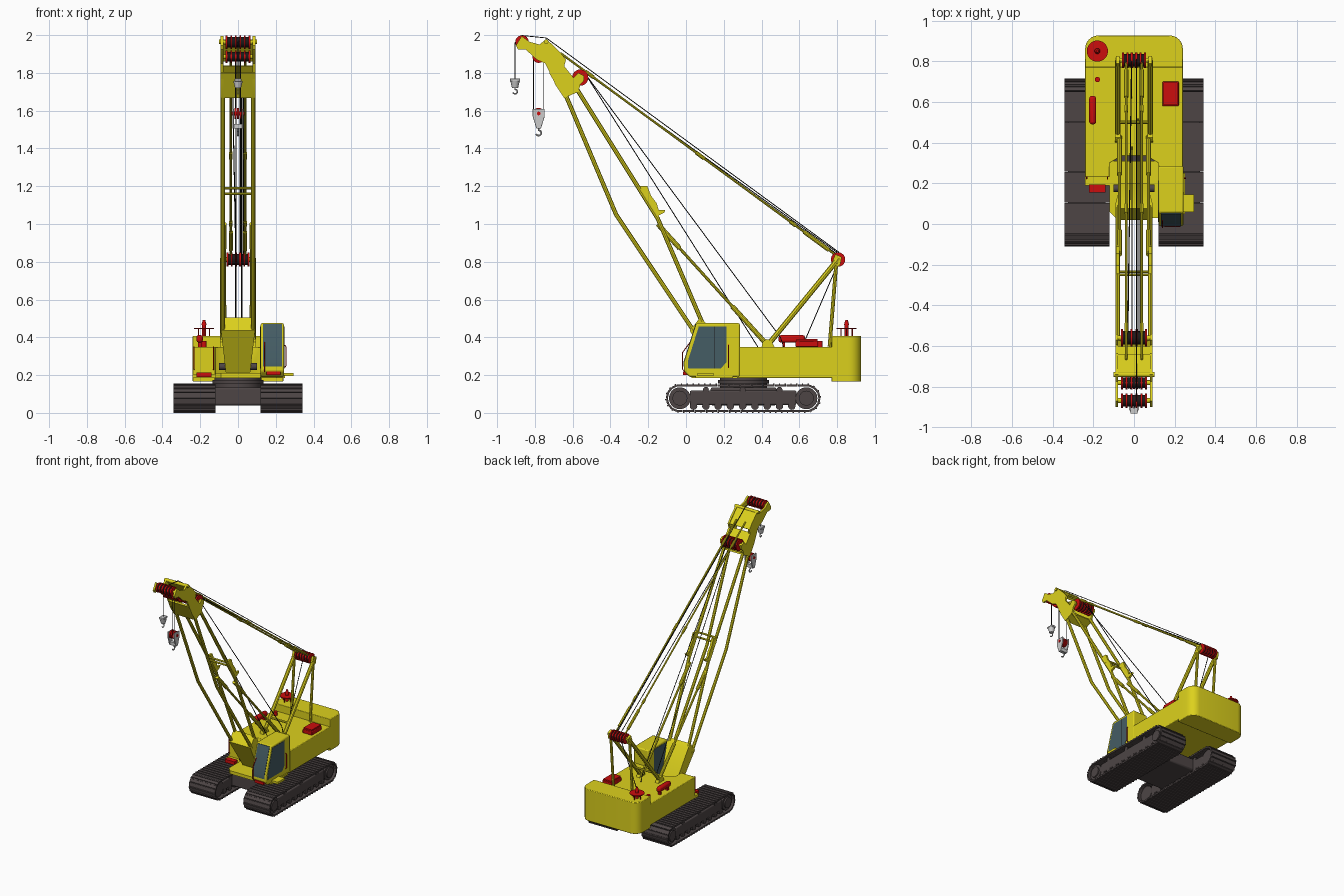
import bpy, bmesh, math
from mathutils import Vector, Matrix

if "Cube" in bpy.data.objects:
    bpy.data.objects.remove(bpy.data.objects["Cube"])

def mat(name, c):
    m = bpy.data.materials.new(name)
    m.diffuse_color = (*c, 1)
    m.use_nodes = True
    m.node_tree.nodes["Principled BSDF"].inputs["Base Color"].default_value = m.diffuse_color
    return m

YEL = mat("yellow_paint", (0.72, 0.64, 0.012))
RED = mat("red_paint", (0.6, 0.004, 0.004))
DARK = mat("track_steel", (0.075, 0.06, 0.06))
BLK = mat("rope_black", (0.01, 0.01, 0.01))
GLASS = mat("cab_glass", (0.06, 0.11, 0.13))

def finish(name, bm, m, bevel=0):
    bmesh.ops.recalc_face_normals(bm, faces=bm.faces)
    me = bpy.data.meshes.new(name)
    bm.to_mesh(me); bm.free()
    for p in me.polygons:
        p.use_smooth = True
    me.set_sharp_from_angle(angle=math.radians(32))
    ob = bpy.data.objects.new(name, me)
    bpy.context.collection.objects.link(ob)
    if m:
        me.materials.append(m)
    if bevel:
        b = ob.modifiers.new("bevel", 'BEVEL')
        b.width = bevel; b.segments = 2
    return ob

def add_box(bm, x0, x1, y0, y1, z0, z1, M=Matrix()):
    T = Matrix.Translation(((x0+x1)/2, (y0+y1)/2, (z0+z1)/2)) @ Matrix.Diagonal((x1-x0, y1-y0, z1-z0, 1))
    bmesh.ops.create_cube(bm, size=1, matrix=M @ T)

def box(name, m, *d, bevel=0):
    bm = bmesh.new(); add_box(bm, *d)
    return finish(name, bm, m, bevel)

def add_rod(bm, a, b, r, n=10, r2=None):
    a, b = Vector(a), Vector(b)
    M = Matrix.Translation((a+b)/2) @ (b-a).to_track_quat('Z', 'Y').to_matrix().to_4x4()
    bmesh.ops.create_cone(bm, cap_ends=True, segments=n, radius1=r, radius2=r if r2 is None else r2,
                          depth=(b-a).length, matrix=M)

def rod(name, m, a, b, r, n=16, r2=None):
    bm = bmesh.new(); add_rod(bm, a, b, r, n, r2)
    return finish(name, bm, m)

def prism(name, m, prof, lo, hi, axis='x', bevel=0):
    # axis x: profile is (y, z); axis z: profile is (x, y)
    bm = bmesh.new()
    f = bm.faces.new([bm.verts.new((lo, u, v) if axis == 'x' else (u, v, lo)) for u, v in prof])
    g = bmesh.ops.extrude_face_region(bm, geom=[f])
    d = (hi-lo, 0, 0) if axis == 'x' else (0, 0, hi-lo)
    bmesh.ops.translate(bm, vec=d, verts=[v for v in g['geom'] if isinstance(v, bmesh.types.BMVert)])
    return finish(name, bm, m, bevel)

def tube(name, m, pts, r, res=1):
    cu = bpy.data.curves.new(name, 'CURVE')
    cu.dimensions = '3D'; cu.bevel_depth = r; cu.bevel_resolution = res; cu.use_fill_caps = True
    s = cu.splines.new('POLY'); s.points.add(len(pts)-1)
    for p, c in zip(s.points, pts):
        p.co = (*c, 1)
    tmp = bpy.data.objects.new("tmp", cu)
    bpy.context.collection.objects.link(tmp)
    bpy.context.view_layer.update()
    me = bpy.data.meshes.new_from_object(tmp.evaluated_get(bpy.context.evaluated_depsgraph_get()))
    bpy.data.objects.remove(tmp)
    bm = bmesh.new(); bm.from_mesh(me); bpy.data.meshes.remove(me)
    ob = finish(name, bm, None)
    ob.data.materials.clear()
    if m:
        ob.data.materials.append(m)
    return ob

def sheaves(name, y, z, r, w, n=6):
    bm = bmesh.new()
    for i in range(n):
        x = -w + 2*w*i/(n-1)
        add_rod(bm, (x-.005, y, z), (x+.005, y, z), r, 24)
    finish(name, bm, RED)
    rod(name + "_rope_drum", BLK, (-w, y, z), (w, y, z), r*.78, 20)
    rod(name + "_axle", YEL, (-.09, y, z), (.09, y, z), .012, 12)

# crawler tracks
R, YA, YB, ZC = .068, -.0325, .6375, .0775
L = YB-YA
per = 2*L + 2*math.pi*R
for s, side in ((-1, "left"), (1, "right")):
    xa, xb = sorted((s*.12, s*.342))
    bm = bmesh.new()
    N = 58
    for i in range(N):
        t = per*i/N
        if t < L: y, z, a = YA+t, ZC-R, 0
        elif t < L+math.pi*R:
            a = (t-L)/R; y, z = YB+R*math.sin(a), ZC-R*math.cos(a)
        elif t < 2*L+math.pi*R: y, z, a = YB-(t-L-math.pi*R), ZC+R, math.pi
        else:
            a = math.pi+(t-2*L-math.pi*R)/R; y, z = YA+R*math.sin(a), ZC-R*math.cos(a)
        M = Matrix.Translation((0, y, z)) @ Matrix.Rotation(a, 4, 'X')
        add_box(bm, xa, xb, -.015, .015, -.005, .006, M)
        add_box(bm, xa, xb, -.013, -.006, -.0095, -.005, M)
    finish(side + "_track_shoes", bm, DARK)
    fa, fb = sorted((s*.14, s*.325))
    box(side + "_track_frame", DARK, fa, fb, .02, .585, .042, .118, bevel=.008)
    bm = bmesh.new()
    for y in (YA, YB):
        add_rod(bm, (fa, y, ZC), (fb, y, ZC), .058, 20)
        add_rod(bm, (s*.325, y, ZC), (s*.335, y, ZC), .04, 12)
    for i in range(9):
        y = .04+.065*i
        add_rod(bm, (fa, y, .036), (fb, y, .036), .02, 12)
        if i % 3 == 1:
            add_rod(bm, (fa, y, .122), (fb, y, .122), .016, 12)
    finish(side + "_track_wheels", bm, DARK)

# undercarriage and slewing ring
box("carbody", DARK, -.15, .15, .13, .48, .04, .135, bevel=.01)
rod("slewing_ring", DARK, (0, .305, .13), (0, .305, .19), .125, 40)
rod("slewing_flange", DARK, (0, .305, .155), (0, .305, .175), .135, 40)

# upper house and counterweight
prism("front_deck", YEL, [(-.12, .31), (-.12, .06), (-.09, .03), (.12, .03), (.12, .31)], .185, .21, 'z')
prism("house", YEL, [(-.24, .23), (-.12, .23), (-.12, .3), (-.06, .335), (.06, .335), (.12, .3), (.12, .27),
                     (.24, .27), (.24, .78), (-.24, .78)], .185, .35, 'z', .004)
arc = lambda cx, cy, a0: [(cx+.065*math.cos(math.radians(a0+15*i)), cy+.065*math.sin(math.radians(a0+15*i))) for i in range(7)]
prism("counterweight", YEL, [(-.24, .77), (.24, .77)] + arc(.175, .862, 0) + arc(-.175, .862, 90), .165, .407, 'z', .004)
box("left_walkway", YEL, -.24, -.12, .19, .235, .185, .205)
box("right_walkway", YEL, .235, .295, .06, .145, .195, .212)
box("right_walkway_bracket", YEL, .2, .25, .05, .25, .185, .2)

# operator cab
prism("cab", YEL, [(.02, .19), (-.01, .22), (-.01, .27), (.055, .475), (.285, .475), (.285, .19)], .12, .243, 'x', .008)
for x in (.1185, .2415):
    prism("cab_side_window", GLASS, [(.012, .235), (.01, .275), (.068, .458), (.215, .458), (.215, .27), (.185, .235)], x, x+.003)
    prism("cab_window_pillar", BLK, [(.15, .235), (.154, .235), (.154, .458), (.15, .458)], x-.001, x+.004)
prism("cab_front_window", GLASS, [(-.013, .245), (-.013, .27), (.05, .47), (.056, .47), (0, .28), (0, .245)], .133, .232)
tube("cab_handrail", RED, [(.247, .225, .24), (.254, .225, .25), (.254, .225, .35), (.247, .225, .36)], .003)
tube("cab_front_rail", RED, [(.14, .0, .215), (.14, -.018, .23), (.14, -.018, .32), (.14, .03, .385)], .003)
box("cab_step", RED, .15, .225, -.015, .02, .2, .22)

# left side step, rails and deck equipment
box("left_step", RED, -.22, -.14, .155, .195, .19, .215)
for x in (-.232, -.13):
    tube("left_grab_rail", RED, [(x, .232, .23), (x, .222, .235), (x, .222, .345), (x, .232, .35)], .003)
box("deck_box", RED, .14, .22, .58, .7, .35, .38, bevel=.004)
box("deck_box_lid", RED, .145, .215, .585, .695, .37, .39)
box("muffler", RED, -.22, -.186, .49, .63, .372, .412, bevel=.012)
for y in (.51, .6):
    box("muffler_bracket", RED, -.212, -.194, y, y+.015, .34, .38)
rod("filler_cap", RED, (-.18, .71, .35), (-.18, .71, .38), .013, 16)
rod("vent_post", RED, (-.18, .85, .4), (-.18, .85, .48), .01, 16)
rod("vent_disc", RED, (-.18, .85, .444), (-.18, .85, .45), .052, 32)
rod("vent_cap", RED, (-.18, .85, .465), (-.18, .85, .493), .014, 16, .006)
for dx, dy in ((-.03, 0), (.03, 0), (0, .03), (0, -.03)):
    rod("vent_leg", RED, (-.18+dx, .85+dy, .4), (-.18+dx, .85+dy, .446), .003, 6)

# boom foot, chords and cross bars
foot = prism("boom_foot", YEL, [(.02, .435), (.075, .505), (.105, .475), (.2, .27), (.19, .22), (.15, .215)], -.09, .09)
for v in foot.data.vertices:
    if v.co.z < .3:
        v.co.x *= .72
rod("boom_foot_pin", DARK, (-.1, .175, .245), (.1, .175, .245), .018)
for s in (-1, 1):
    x = .08*s
    tube("boom_lower_chord", YEL, [(x, .05, .42), (x, -.37, 1.05), (x, -.64, 1.69)], .0115, 2)
    tube("boom_upper_chord", YEL, [(x, .085, .48), (x, -.15, 1.03), (x, -.575, 1.71)], .0115, 2)
    prism("backstop_bracket", YEL, [(-.245, 1.2), (-.205, 1.2), (-.185, 1.15), (-.155, 1.11), (-.145, 1.075), (-.11, 1.075),
                                    (-.115, 1.06), (-.145, 1.045), (-.13, .99), (-.16, 1.04)], x-.008, x+.008)
    # telescopic boom backstops
    a, b = Vector((.072*s, -.15, 1.0)), Vector((.072*s, .43, .36))
    bm = bmesh.new()
    for t0, t1, r in ((0, .2, .013), (.18, .75, .008), (.68, 1, .013)):
        add_rod(bm, a.lerp(b, t0), a.lerp(b, t1), r)
    finish("boom_backstop", bm, YEL)
    # gantry legs and feet
    rod("gantry_front_leg", YEL, (x, .43, .355), (x, .81, .82), .014, 8)
    rod("gantry_rear_leg", YEL, (x, .76, .35), (x, .797, .81), .01, 8)
    prism("gantry_foot", YEL, [(.4, .345), (.405, .375), (.425, .39), (.45, .385), (.47, .345)], x-.014, x+.014)
    prism("gantry_head_plate", YEL, [(.775, .8), (.79, .84), (.825, .825), (.815, .78), (.79, .77)], x-.008, x+.008)
    # pendant bars from gantry to boom head
    a, b = Vector((.038*s, .8, .83)), Vector((.038*s, -.665, 1.905))
    bm = bmesh.new(); add_rod(bm, a, b, .006, 8)
    for t0, t1, r in ((.03, .12, .011), (.15, .17, .01), (.48, .51, .01), (.88, .91, .01)):
        add_rod(bm, a.lerp(b, t0), a.lerp(b, t1), r)
    finish("pendant_bar", bm, YEL)
for y, z in ((-.235, 1.16), (-.25, 1.19)):
    rod("boom_cross_bar", YEL, (-.09, y, z), (.09, y, z), .007, 10)
rod("gantry_cross_bar", YEL, (-.08, .5, .44), (.08, .5, .44), .008, 10)

# boom head
head = [(-.9, 1.945), (-.89, 1.925), (-.85, 1.925), (-.79, 1.87), (-.745, 1.85), (-.69, 1.735), (-.645, 1.667), (-.57, 1.7), (-.56, 1.735),
        (-.6, 1.78), (-.645, 1.836), (-.635, 1.87), (-.667, 1.91), (-.74, 1.98), (-.775, 1.95), (-.83, 1.965), (-.87, 1.995)]
for x in (-.092, .078):
    prism("boom_head_side", YEL, head, x, x+.014)
    prism("boom_head_arm", YEL, [(-.61, 1.76), (-.57, 1.8), (-.54, 1.785), (-.54, 1.76), (-.575, 1.72)], x, x+.014)
prism("boom_head_front_plate", YEL, [(-.725, 1.8), (-.645, 1.667), (-.635, 1.673), (-.713, 1.806)], -.09, .09)
prism("boom_head_bottom_plate", YEL, [(-.645, 1.667), (-.57, 1.7), (-.575, 1.712), (-.65, 1.679)], -.09, .09)
prism("boom_head_back_plate", YEL, [(-.64, 1.87), (-.735, 1.97), (-.745, 1.955), (-.655, 1.86)], -.085, .085)
prism("boom_head_inner_plate", YEL, [(-.655, 1.84), (-.665, 1.835), (-.605, 1.765), (-.6, 1.775)], -.085, .085)
rod("boom_head_cross_tube", YEL, (-.1, -.74, 1.965), (.1, -.74, 1.965), .012, 12)

# sheave sets
sheaves("boom_tip_sheaves", -.868, 1.963, .036, .06)
sheaves("hoist_sheaves", -.78, 1.886, .033, .06)
sheaves("luffing_sheaves", -.56, 1.775, .043, .06)
sheaves("gantry_sheaves", .805, .812, .038, .055)

# ropes
for i, pts in enumerate((
        [(.012, .81, .85), (.012, -.74, 1.985), (.012, -.87, 1.998), (.0, -.905, 1.96), (0, -.905, 1.77)],
        [(-.012, .8, .85), (-.03, -.53, 1.805)], [(.03, .8, .84), (.03, -.53, 1.8)],
        [(-.01, -.53, 1.79), (-.01, .38, .35)], [(.02, -.53, 1.79), (.02, .5, .4), (.02, .52, .34)],
        [(-.012, .8, .78), (-.012, .62, .36)],
        [(.012, -.807, 1.88), (.012, -.807, 1.59)], [(-.012, -.753, 1.88), (-.012, -.753, 1.59)])):
    tube("rope_%d" % i, BLK, pts, .0028)

# hook blocks
def hook(name, y, z, r):
    pts = [(0, y, z), (0, y, z-r)]
    pts += [(0, y+r*math.sin(t), z-2*r+r*math.cos(t)) for t in [math.radians(25*k) for k in range(1, 11)]]
    tube(name, None, pts, r*.33, 2)

for x in (-.03, .022):
    prism("main_block_cheek", None, [(-.812, 1.61), (-.748, 1.61), (-.748, 1.57), (-.768, 1.505), (-.792, 1.505), (-.812, 1.57)],
          x, x+.008, 'x', .002)
bm = bmesh.new()
for x in (-.014, 0, .014):
    add_rod(bm, (x-.005, -.78, 1.585), (x+.005, -.78, 1.585), .03, 20)
add_rod(bm, (-.034, -.78, 1.585), (.034, -.78, 1.585), .01, 12)
finish("main_block_sheaves", bm, RED)
box("main_block_base", None, -.026, .026, -.792, -.768, 1.505, 1.53)
hook("main_hook", -.78, 1.51, .014)
box("small_block_top", None, -.018, .018, -.932, -.878, 1.755, 1.77, bevel=.003)
rod("small_block_body", None, (0, -.905, 1.72), (0, -.905, 1.757), .016, 16, .025)
hook("small_hook", -.905, 1.725, .012)
